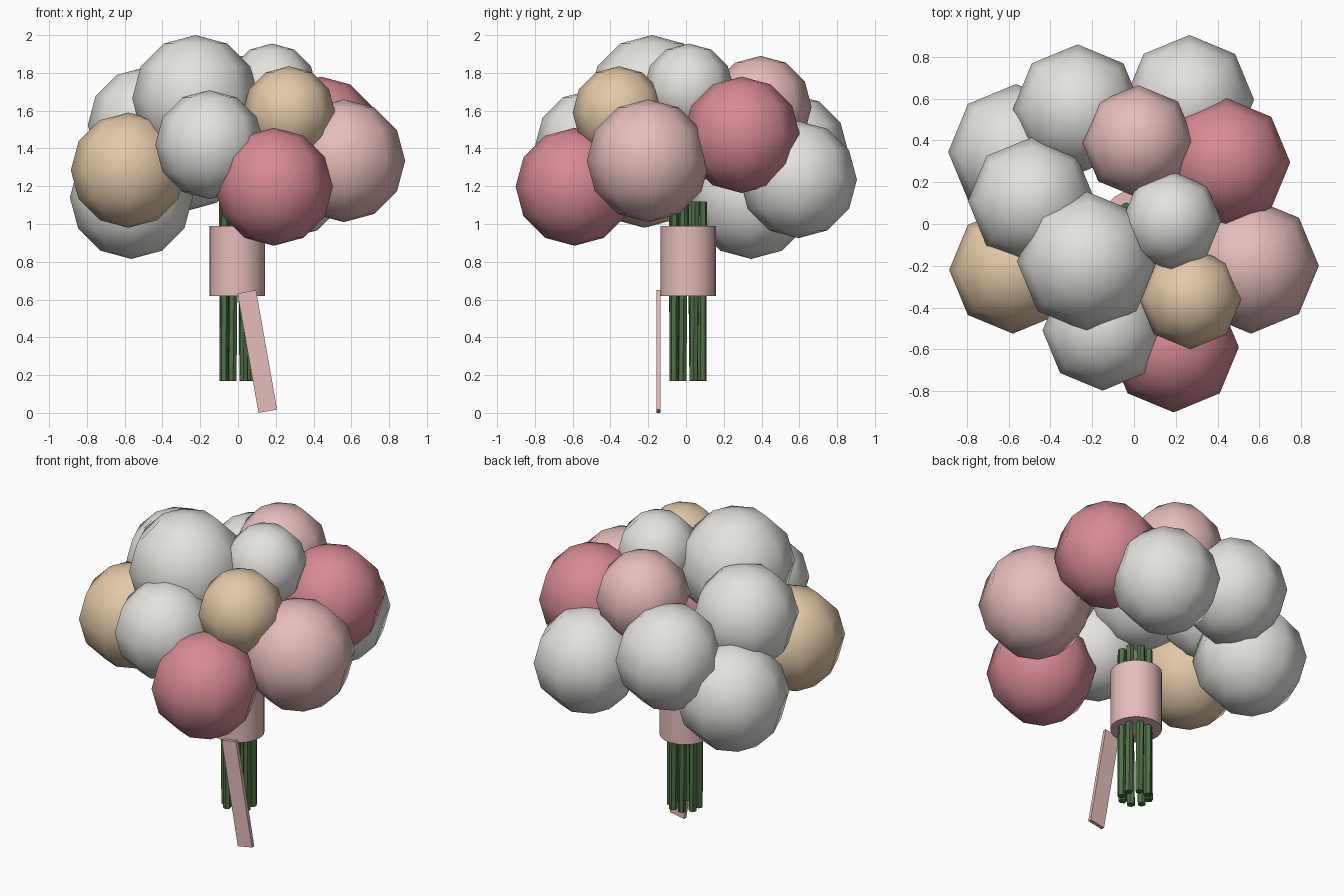
import bpy
import math
from mathutils import Vector

cube = bpy.data.objects.get("Cube")
if cube:
    bpy.data.objects.remove(cube, do_unlink=True)


def make_material(name, srgb):
    color = [(c / 255 / 12.92 if c < 11 else ((c / 255 + 0.055) / 1.055) ** 2.4) for c in srgb] + [1]
    mat = bpy.data.materials.new(name)
    mat.use_nodes = True
    mat.diffuse_color = color
    bsdf = mat.node_tree.nodes["Principled BSDF"]
    bsdf.inputs["Base Color"].default_value = color
    bsdf.inputs["Roughness"].default_value = 0.8
    return mat


white = make_material("petal white", (228, 227, 221))
pink = make_material("blush pink", (230, 188, 186))
peach = make_material("peach", (228, 200, 166))
rose = make_material("rose red", (214, 138, 148))
green = make_material("stem green", (78, 112, 68))


def finish(name, mat, smooth=None):
    obj = bpy.context.object
    obj.name = name
    obj.data.materials.append(mat)
    if smooth:
        bpy.ops.object.shade_smooth_by_angle(angle=math.radians(smooth))
    return obj


# Blooms: name, colour, x, y, z, radius
blooms = [
    ("crown_bloom", white, -0.225, -0.18, 1.665, 0.335),
    ("small_top_bloom", white, 0.18, 0.015, 1.717, 0.238),
    ("left_back_bloom", white, -0.49, 0.11, 1.525, 0.305),
    ("low_corner_bloom", white, -0.565, 0.345, 1.14, 0.325),
    ("back_bloom", white, -0.27, 0.55, 1.38, 0.31),
    ("low_back_bloom", white, 0.265, 0.595, 1.235, 0.31),
    ("front_bloom", white, -0.15, -0.51, 1.42, 0.288),
    ("front_peach_bloom", peach, 0.27, -0.355, 1.59, 0.245),
    ("side_peach_bloom", peach, -0.58, -0.22, 1.285, 0.305),
    ("front_rose_bloom", rose, 0.19, -0.59, 1.197, 0.312),
    ("back_rose_bloom", rose, 0.44, 0.295, 1.472, 0.308),
    ("side_pink_bloom", pink, 0.56, -0.2, 1.335, 0.325),
    ("top_pink_bloom", pink, 0.02, 0.395, 1.62, 0.27),
]
for name, mat, x, y, z, radius in blooms:
    bpy.ops.mesh.primitive_uv_sphere_add(segments=8, ring_count=6, radius=radius, location=(x, y, z))
    finish(name, mat, 60)

# Stems: a gently twisted ring of thin hexagonal rods
stem_count = 8
for i in range(stem_count):
    angle = math.tau * (i + 0.5) / stem_count
    low = Vector((0.08 * math.cos(angle), 0.08 * math.sin(angle) + 0.01, 0.17))
    angle += 0.12
    high = Vector((0.08 * math.cos(angle), 0.08 * math.sin(angle) + 0.01, 1.12))
    axis = high - low
    bpy.ops.mesh.primitive_cylinder_add(vertices=6, radius=0.024, depth=axis.length,
                                        location=(low + high) / 2,
                                        rotation=axis.to_track_quat("Z", "Y").to_euler())
    finish(f"stem_{i + 1}", green)

# Wrap around the stems
bpy.ops.mesh.primitive_cylinder_add(vertices=20, radius=0.147, depth=0.37, location=(-0.005, 0.013, 0.805))
finish("wrap", pink, 40)

# Hanging ribbon tail
bpy.ops.mesh.primitive_cube_add(size=1, location=(0.102, -0.146, 0.325), rotation=(0, math.radians(-10), 0))
ribbon = finish("ribbon_tail", pink)
ribbon.scale = (0.1, 0.022, 0.642)
